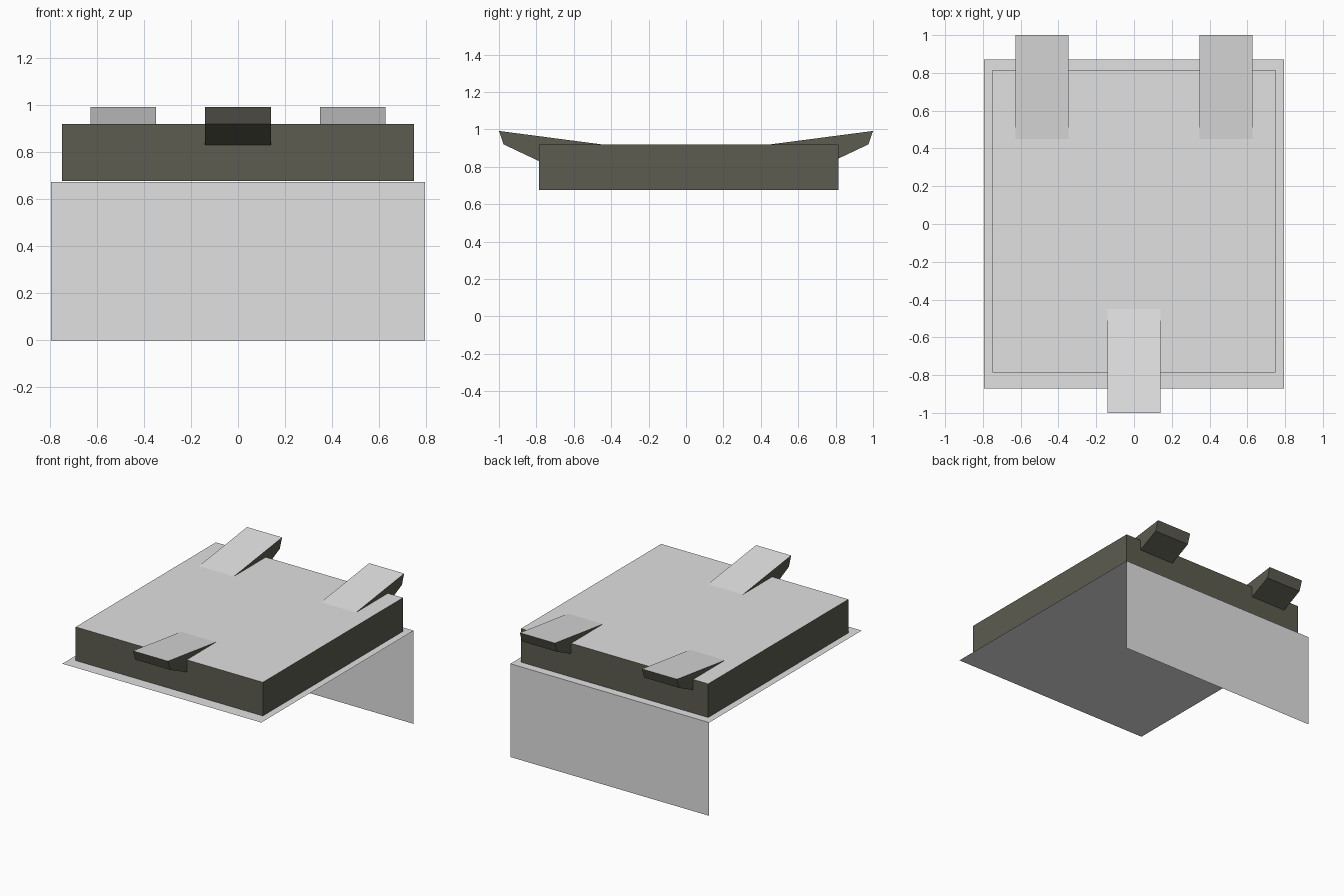
import bpy, bmesh

cube = bpy.data.objects.get("Cube")
if cube:
    bpy.data.objects.remove(cube, do_unlink=True)


def material(name, rgb):
    m = bpy.data.materials.new(name)
    m.use_nodes = True
    m.diffuse_color = (*rgb, 1)
    bsdf = m.node_tree.nodes["Principled BSDF"]
    bsdf.inputs["Base Color"].default_value = (*rgb, 1)
    return m


GREY = material("light grey", (0.75, 0.75, 0.75))
OLIVE = material("dark olive", (0.107, 0.107, 0.08))


def prism(name, profile, x0, x1):
    """Extrude a (y, z) profile along x; upward faces grey, the rest olive."""
    bm = bmesh.new()
    face = bm.faces.new([bm.verts.new((x0, y, z)) for y, z in profile])
    ext = bmesh.ops.extrude_face_region(bm, geom=[face])
    moved = [v for v in ext["geom"] if isinstance(v, bmesh.types.BMVert)]
    bmesh.ops.translate(bm, verts=moved, vec=(x1 - x0, 0, 0))
    bmesh.ops.recalc_face_normals(bm, faces=bm.faces)
    bm.normal_update()
    for f in bm.faces:
        f.material_index = 0 if f.normal.z > 0.7 else 1
    finish(name, bm, [GREY, OLIVE])


def sheet(name, corners):
    """A single flat panel without thickness."""
    bm = bmesh.new()
    bm.faces.new([bm.verts.new(c) for c in corners])
    finish(name, bm, [GREY])


def finish(name, bm, mats):
    me = bpy.data.meshes.new(name)
    bm.to_mesh(me)
    bm.free()
    for m in mats:
        me.materials.append(m)
    bpy.context.collection.objects.link(bpy.data.objects.new(name, me))


# Thin base panel and the hanging back panel
W, D, H = 0.795, 0.87, 0.674
sheet("base_panel", [(-W, -D, H), (W, -D, H), (W, D, H), (-W, D, H)])
sheet("back_panel", [(W, D, 0), (-W, D, 0), (-W, D, H), (W, D, H)])

# Thick slab, set slightly towards the back
prism("slab", [(-0.785, 0.677), (0.815, 0.677), (0.815, 0.92), (-0.785, 0.92)],
      -0.748, 0.748)

# Upturned wedge tabs, their tails sunk into the slab
TAB = [(0.44, 0.9187), (1.0, 0.992), (0.975, 0.92), (0.78, 0.828)]
prism("front_tab", [(-y, z) for y, z in TAB], -0.14, 0.14)
for side, s in (("left", 1), ("right", -1)):
    prism("back_tab_" + side, TAB, s * 0.488 - 0.14, s * 0.488 + 0.14)
